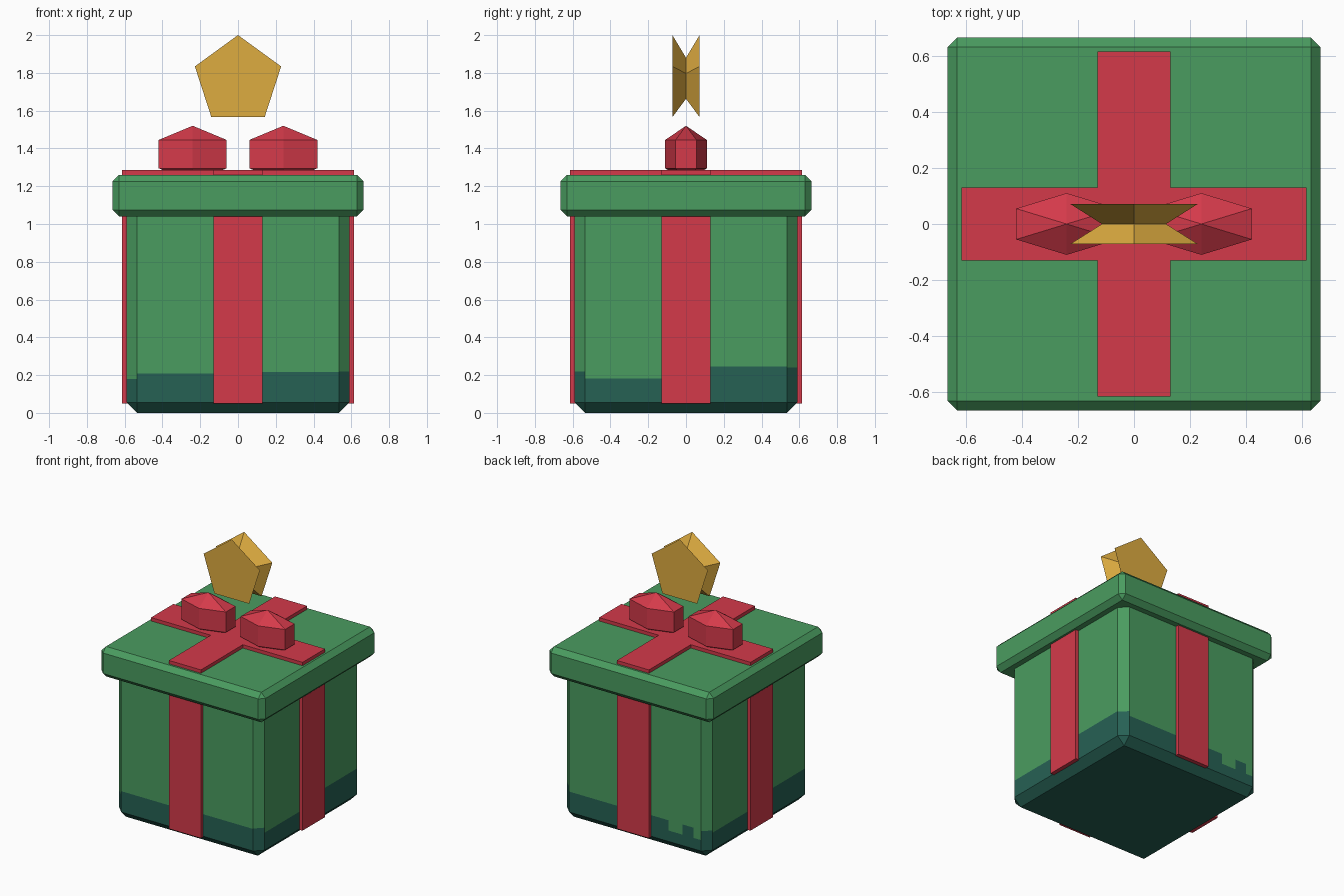
import bpy, bmesh
from math import sin, cos, pi, radians
from mathutils import Vector

if "Cube" in bpy.data.objects:
    bpy.data.objects.remove(bpy.data.objects["Cube"])


def lin(c):
    c /= 255
    return c / 12.92 if c <= 0.04045 else ((c + 0.055) / 1.055) ** 2.4


def material(name, r, g, b):
    m = bpy.data.materials.new(name)
    m.diffuse_color = (lin(r), lin(g), lin(b), 1)
    m.use_nodes = True
    m.node_tree.nodes["Principled BSDF"].inputs["Base Color"].default_value = m.diffuse_color
    return m


green = material("wrapping green", 74, 156, 96)
teal = material("dark teal", 38, 97, 84)
red = material("ribbon red", 212, 58, 74)
gold = material("star gold", 222, 172, 64)


def finish(name, bm, *mats):
    bmesh.ops.recalc_face_normals(bm, faces=bm.faces)
    me = bpy.data.meshes.new(name)
    bm.to_mesh(me)
    bm.free()
    for m in mats:
        me.materials.append(m)
    ob = bpy.data.objects.new(name, me)
    bpy.context.collection.objects.link(ob)
    return ob


def chamfered_box(half, z0, z1, bevel):
    bm = bmesh.new()
    bmesh.ops.create_cube(bm, size=1)
    for v in bm.verts:
        v.co = (v.co.x * 2 * half, v.co.y * 2 * half, z0 + (v.co.z + 0.5) * (z1 - z0))
    bmesh.ops.bevel(bm, geom=bm.edges[:], offset=bevel, segments=1, affect='EDGES')
    return bm


def lofted(rings):
    """Closed solid through rings of equal point counts, capped at both ends."""
    bm = bmesh.new()
    loops = [[bm.verts.new(p) for p in ring] for ring in rings]
    n = len(loops[0])
    for a, b in zip(loops, loops[1:]):
        for i in range(n):
            j = (i + 1) % n
            bm.faces.new((a[i], a[j], b[j], b[i]))
    bm.faces.new(loops[0])
    bm.faces.new(loops[-1])
    return bm


# Box body, with a teal base band whose height varies in steps round the sides
bm = chamfered_box(0.59, 0, 1.1, 0.055)
bm.normal_update()
for f in bm.faces:
    f.material_index = 1 if f.calc_center_median().z < 0.1 else 0


def paint_side(angle, columns):
    a = radians(angle)
    n, t = Vector((cos(a), sin(a), 0)), Vector((-sin(a), cos(a), 0))

    def cut(point, normal, u0=-9, u1=9):
        fs = [f for f in bm.faces if f.normal.dot(n) > 0.99
              and u0 < f.calc_center_median().dot(t) < u1]
        geom = set(fs)
        for f in fs:
            geom.update(f.edges)
            geom.update(f.verts)
        bmesh.ops.bisect_plane(bm, geom=list(geom), plane_co=point, plane_no=normal, dist=1e-5)
        bm.normal_update()

    for u0, u1, h in columns[1:]:
        cut(t * u0, t)
    for u0, u1, h in columns:
        cut(Vector((0, 0, h)), Vector((0, 0, 1)), u0, u1)
        for f in bm.faces:
            c = f.calc_center_median()
            if f.normal.dot(n) > 0.99 and u0 < c.dot(t) < u1:
                f.material_index = 1 if c.z < h else 0


paint_side(-90, [(-0.6, 0, 0.208), (0, 0.6, 0.217)])
for side in (0, 180):
    paint_side(side, [(-0.6, 0, 0.183), (0, 0.6, 0.245)])
paint_side(90, [(-0.6, 0, 0.205), (0, 0.27, 0.21), (0.27, 0.385, 0.135),
                (0.385, 0.475, 0.21), (0.475, 0.6, 0.135)])
for corner, h in ((-135, 0.18), (-45, 0.22), (45, 0.24), (135, 0.2)):
    paint_side(corner, [(-0.6, 0.6, h)])
finish("box_body", bm, green, teal)

# Lid
finish("lid", chamfered_box(0.665, 1.04, 1.26, 0.035), green)

# Crossed ribbon: plus-shaped profile extruded up
w, r = 0.13, 0.615
arm = [(r, -w), (r, w), (w, w)]
plus = []
for k in range(4):
    c, s = round(cos(k * pi / 2)), round(sin(k * pi / 2))
    plus += [(x * c - y * s, x * s + y * c) for x, y in arm]
finish("ribbon", lofted([[(x, y, z) for x, y in plus] for z in (0.05, 1.285)]), red)

# Bow loops: six-sided bodies with pointed ends above and below
for name, cx in (("bow_loop_left", -0.24), ("bow_loop_right", 0.24)):
    bm = bmesh.new()
    rings = []
    for z in (1.295, 1.445):
        rings.append([bm.verts.new((cx + 0.208 * sin(i * pi / 3), 0.11 * cos(i * pi / 3), z))
                      for i in range(6)])
    tips = [bm.verts.new((cx, 0, z)) for z in (1.22, 1.52)]
    for i in range(6):
        j = (i + 1) % 6
        bm.faces.new((rings[0][i], rings[0][j], rings[1][j], rings[1][i]))
        for ring, tip in zip(rings, tips):
            bm.faces.new((ring[i], ring[j], tip))
    finish(name, bm, red)

# Floating topper: pentagon pinched at the middle of its depth
finish("topper", lofted([[(rad * sin(i * 2 * pi / 5), y, 1.76 + rad * cos(i * 2 * pi / 5))
                          for i in range(5)]
                         for y, rad in ((-0.072, 0.24), (0, 0.12), (0.072, 0.24))]), gold)
